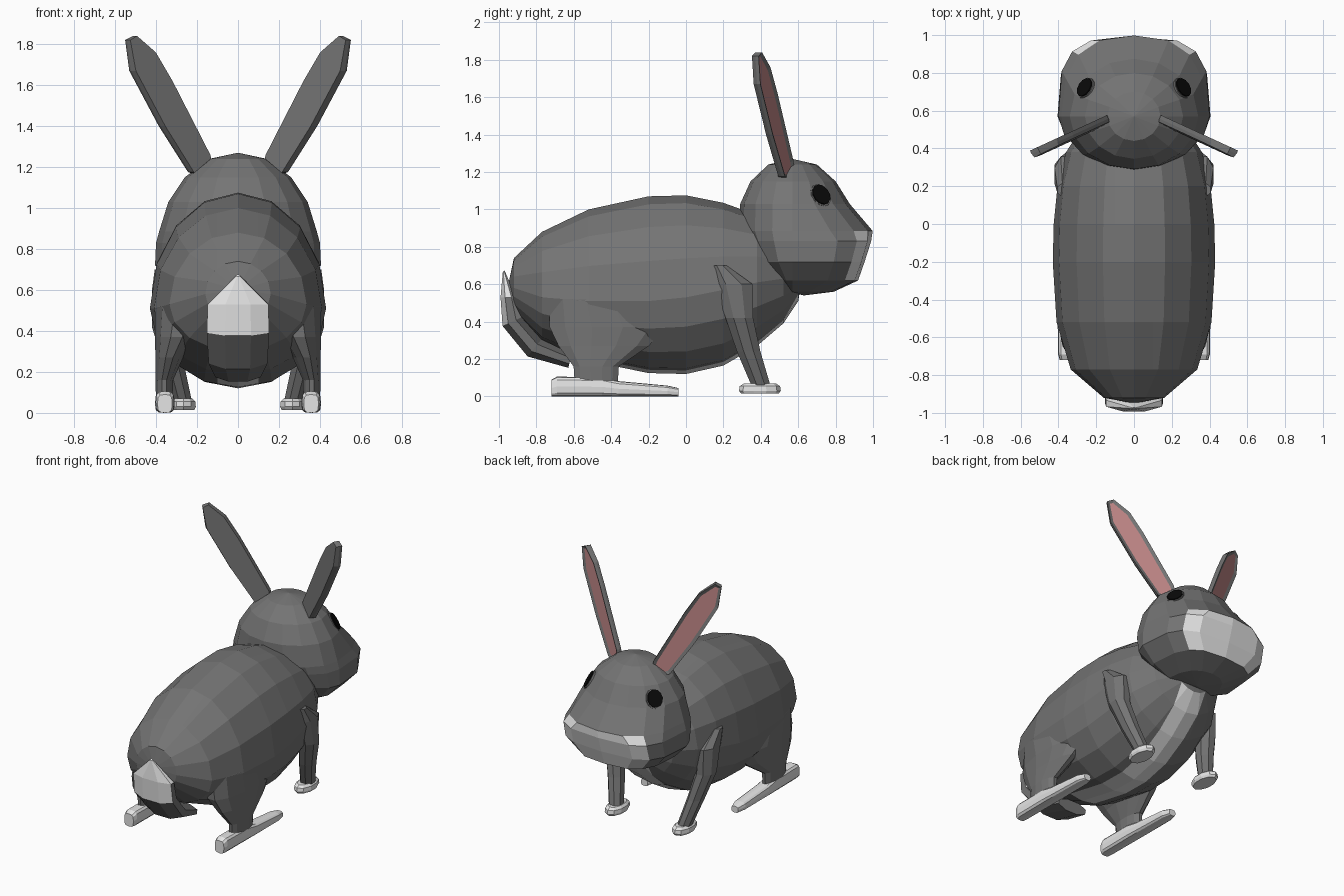
import bpy, bmesh, math
from mathutils import Vector
from mathutils.bvhtree import BVHTree

if "Cube" in bpy.data.objects:
    bpy.data.objects.remove(bpy.data.objects["Cube"])


def mat(name, col):
    m = bpy.data.materials.new(name)
    m.diffuse_color = (*col, 1)
    m.use_nodes = True
    m.node_tree.nodes["Principled BSDF"].inputs["Base Color"].default_value = m.diffuse_color
    return m


FUR = mat("grey_fur", (0.175, 0.175, 0.175))
WHITE = mat("white_fur", (0.78, 0.78, 0.78))
PINK = mat("pink_inner_ear", (0.55, 0.25, 0.25))
BLACK = mat("black_eye", (0.003, 0.003, 0.003))


def finish(name, bm, mats, rule=None):
    bmesh.ops.remove_doubles(bm, verts=bm.verts, dist=1e-4)
    bmesh.ops.recalc_face_normals(bm, faces=bm.faces)
    bm.normal_update()
    if rule:
        for f in bm.faces:
            f.material_index = int(rule(f.calc_center_median(), f.normal))
    me = bpy.data.meshes.new(name)
    bm.to_mesh(me)
    bm.free()
    for m in mats:
        me.materials.append(m)
    ob = bpy.data.objects.new(name, me)
    bpy.context.collection.objects.link(ob)
    return ob


def skin(rings):
    """Join equal-length point rings into a capped tube."""
    bm = bmesh.new()
    vs = [[bm.verts.new(p) for p in r] for r in rings]
    n = len(vs[0])
    for a, b in zip(vs, vs[1:]):
        for i in range(n):
            j = (i + 1) % n
            bm.faces.new((a[i], a[j], b[j], b[i]))
    for end in (vs[0], vs[-1]):
        if (end[0].co - end[1].co).length > 1e-4:
            bm.faces.new(end)
    return bm


def ring(c, u, v, n, off=0.0, e=1.0):
    """Ellipse of n points; e below 1 makes it squarer."""
    c, u, v = Vector(c), Vector(u), Vector(v)
    k = lambda q: math.copysign(abs(q) ** e, q)
    return [c + u * k(math.cos(t)) + v * k(math.sin(t))
            for t in (2 * math.pi * (i + off) / n for i in range(n))]


# Body: upright rings along y (y, top, bottom, level of widest point, half width)
body = [(-.95, .60, .60, .60, 0), (-.92, .74, .46, .58, .16), (-.77, .88, .30, .53, .335),
        (-.52, 1.00, .19, .51, .41), (-.2, 1.07, .125, .51, .43), (0, 1.075, .12, .53, .425),
        (.2, 1.035, .165, .57, .405), (.38, .97, .27, .61, .36), (.52, .88, .39, .63, .27),
        (.6, .76, .51, .63, .14), (.62, .63, .63, .63, 0)]


def body_ring(y, top, bot, mid, w):
    pts = ring((0, y, 0), (w, 0, 0), (0, 0, 1), 16)
    for p in pts:
        p.z = mid + p.z * ((top - mid) if p.z > 0 else (mid - bot))
    return pts


bm = skin([body_ring(*b) for b in body])
for x in (-.1, .1):     # cut lines bounding the white belly stripe
    bmesh.ops.bisect_plane(bm, geom=bm.verts[:] + bm.edges[:] + bm.faces[:],
                           plane_co=(x, 0, 0), plane_no=(1, 0, 0))
finish("body", bm, [FUR, WHITE],
       lambda c, n: abs(c.x) < .1 and n.z < -.2 and c.y > -.6)

# Head: level rings (z, back y, front y, half width, front squareness)
head = [(1.27, .57, .57, 0, 1), (1.24, .44, .70, .14, 1), (1.15, .345, .80, .26, 1),
        (1.03, .29, .875, .34, 1), (.885, .285, .998, .385, .78),
        (.83, .31, .99, .40, .58), (.72, .37, .955, .405, .58),
        (.62, .48, .92, .31, .65), (.56, .55, .79, .18, .9), (.54, .63, .63, 0, 1)]


def head_ring(z, back, front, w, e):
    cy = .57 if back < .57 < front else (back + front) / 2
    pts = []
    for i in range(16):
        t = 2 * math.pi * i / 16
        c, s = math.cos(t), math.sin(t)
        k = e if s > 1e-6 else 1
        x = w * math.copysign(abs(c) ** k, c)
        y = cy + (front - cy) * s ** k if s > 1e-6 else cy + (cy - back) * s
        pts.append((x, y, z))
    return pts


head_bm = skin([head_ring(*h) for h in head])
tree = BVHTree.FromBMesh(head_bm)
finish("head", head_bm, [FUR, WHITE],
       lambda c, n: c.y > .84 and .58 < c.z < .87 and n.y > .6 and abs(c.x) < .3)

# Tail: flattened strip curling up behind (y, z, half width, thickness dy, dz)
tail = [(-.975, .67, .01, .005, .005), (-.95, .53, .16, .045, .0),
        (-.93, .40, .165, .055, .025), (-.81, .26, .155, .04, .05),
        (-.62, .19, .12, .01, .04)]
finish("tail", skin([ring((0, y, z), (w, 0, 0), (0, dy, dz), 8, .5)
                     for y, z, w, dy, dz in tail]), [FUR, WHITE],
       lambda c, n: (c.z > .42 and abs(n.x) < .75) or (c.z > .3 and abs(c.x) < .1))

# Ear outline seen from the front (x, z)
EAR = [(.13, 1.21), (.14, 1.26), (.324, 1.62), (.407, 1.76), (.505, 1.84),
       (.544, 1.82), (.524, 1.67), (.38, 1.40), (.237, 1.175), (.19, 1.16)]

for s, side in ((1, "right"), (-1, "left")):
    # Ears: thin angled plates, back bulging, with a recessed pink forward face
    def plate(d, k=1.0):
        return [(s * (.31 + (x - .31) * k + (z - 1.5) * .52 * (1 - k) + .43 * d),
                 .56 - .46 * (x - .14) + .9 * d, z) for x, z in EAR]
    bm = skin([plate(-.024, .88), plate(-.004), plate(.016)])
    bmesh.ops.recalc_face_normals(bm, faces=bm.faces)
    front = [max((f for f in bm.faces if len(f.verts) > 4), key=lambda f: f.normal.y)]
    bmesh.ops.inset_region(bm, faces=front, thickness=.022, depth=-.009)
    front[0].material_index = 1
    finish(side + "_ear", bm, [FUR, PINK])

    # Eyes: black discs with a raised eyelid rim, laid on the head surface
    p, n, _, _ = tree.find_nearest(Vector((s * .25, .715, 1.07)))
    n = Vector((s * .72, .45, .5)).normalized()
    u = n.cross(Vector((0, 0, 1))).normalized()
    v = u.cross(n)
    for name, r, lo, hi, m in (("eyelid", .068, -.03, .006, FUR),
                               ("eye", .06, -.02, .014, BLACK)):
        finish(side + "_" + name,
               skin([ring(p + n * d, u * r * .88, v * r, 12) for d in (lo, hi)]), [m])

    # Front leg and paw (x, y, z, half width, half depth)
    leg = [(.36, .18, .70, .05, .04), (.365, .255, .60, .06, .11),
           (.36, .285, .42, .065, .08), (.315, .335, .24, .055, .068),
           (.27, .40, .06, .048, .055)]
    finish(side + "_front_leg", skin([ring((s * x, y, z), (a, 0, 0), (0, b, 0), 8, .5)
                                      for x, y, z, a, b in leg]), [FUR])
    paw = [(.015, .055, .10), (.03, .062, .112), (.055, .06, .108), (.07, .045, .085)]
    finish(side + "_front_paw", skin([ring((s * .265, .395, z), (a, 0, 0), (0, b, 0), 10, .5)
                                      for z, a, b in paw]), [WHITE])

    # Hind leg with thigh blended into the body
    thigh = [(.36, -.48, .08, .042, .12), (.36, -.48, .16, .045, .125),
             (.335, -.44, .27, .07, .25), (.30, -.42, .37, .11, .32),
             (.27, -.46, .52, .14, .28), (.24, -.48, .68, .10, .15)]
    finish(side + "_hind_leg", skin([ring((s * x, y, z), (a, 0, 0), (0, b, 0), 12, .5)
                                     for x, y, z, a, b in thigh]), [FUR])

    # Long hind foot, squarish in section (y, half width, height)
    foot = [(-.72, .036, .09), (-.69, .045, .106), (-.45, .048, .103),
            (-.36, .048, .082), (-.10, .043, .058), (-.04, .026, .045)]
    finish(side + "_hind_foot",
           skin([ring((s * .357, y, h / 2), (a, 0, 0), (0, 0, h / 2), 12, 0, .6)
                 for y, a, h in foot]), [WHITE])
